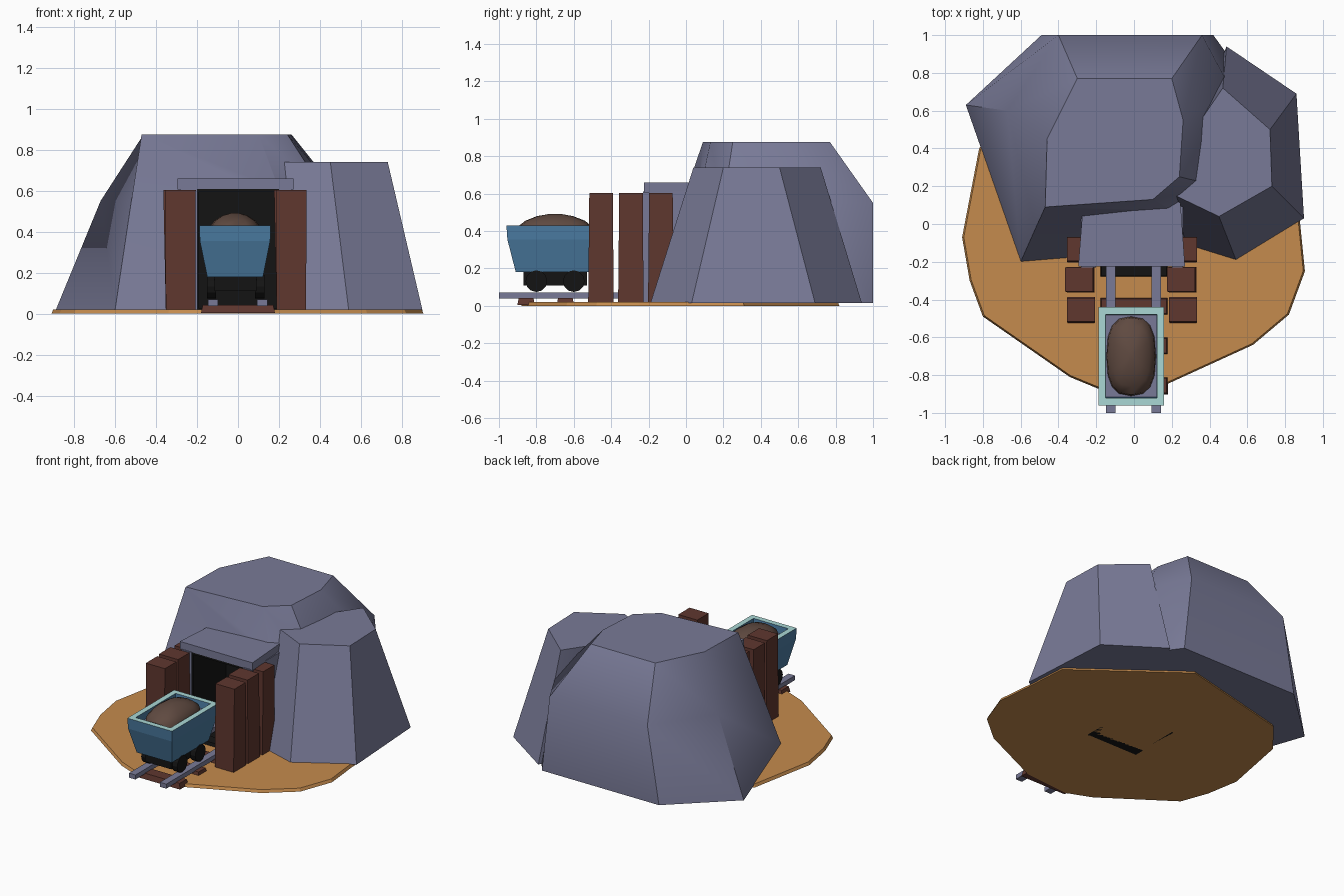
import bpy, bmesh, math

if "Cube" in bpy.data.objects:
    bpy.data.objects.remove(bpy.data.objects["Cube"])


def material(name, rgb):
    m = bpy.data.materials.new(name)
    m.diffuse_color = (*rgb, 1)
    m.use_nodes = True
    m.node_tree.nodes["Principled BSDF"].inputs["Base Color"].default_value = m.diffuse_color
    return m


ROCK = material("slate rock", (0.19, 0.195, 0.31))
SAND = material("orange sand", (0.56, 0.26, 0.075))
WOOD = material("dark brown wood", (0.115, 0.038, 0.028))
BLACK = material("black", (0.007, 0.007, 0.007))
BLUE = material("cart blue", (0.07, 0.20, 0.36))
RIM = material("pale teal", (0.40, 0.68, 0.66))
DIRT = material("brown dirt", (0.115, 0.068, 0.052))


def finish(name, bm, mats, smooth=None):
    bmesh.ops.recalc_face_normals(bm, faces=bm.faces)
    me = bpy.data.meshes.new(name)
    bm.to_mesh(me)
    bm.free()
    for m in mats:
        me.materials.append(m)
    ob = bpy.data.objects.new(name, me)
    bpy.context.collection.objects.link(ob)
    if smooth:
        bpy.ops.object.select_all(action='DESELECT')
        ob.select_set(True)
        bpy.context.view_layer.objects.active = ob
        bpy.ops.object.shade_smooth_by_angle(angle=math.radians(smooth))
    return ob


def loft(name, rings, mats, smooth=None, mat_index=None):
    """Skin a stack of rings, capping both ends."""
    bm = bmesh.new()
    vs = [[bm.verts.new(p) for p in r] for r in rings]
    n = len(rings[0])
    bm.faces.new(vs[0][::-1])
    bm.faces.new(vs[-1])
    for k in range(len(vs) - 1):
        for i in range(n):
            j = (i + 1) % n
            f = bm.faces.new((vs[k][i], vs[k][j], vs[k + 1][j], vs[k + 1][i]))
            f.material_index = mat_index[k] if mat_index else 0
    if mat_index:
        bm.faces.ensure_lookup_table()
        bm.faces[1].material_index = mat_index[-1]
    return finish(name, bm, mats, smooth)


def rect(x0, x1, y0, y1, z):
    return [(x0, y0, z), (x1, y0, z), (x1, y1, z), (x0, y1, z)]


def box(name, x0, x1, y0, y1, z0, z1, mat, taper=0.0):
    t = taper
    return loft(name, [rect(x0, x1, y0, y1, z0),
                       rect(x0 + t, x1 - t, y0 + t, y1 - t, z1)], [mat])


def level(pts, z):
    return [(x, y, z) for x, y in pts]


# sandy ground patch
outline = [(-.91, -.07), (-.87, -.3), (-.8, -.49), (-.34, -.81), (-.17, -.88),
           (.17, -.85), (.63, -.64), (.82, -.48), (.905, -.25), (.88, .0),
           (.86, .31), (.18, .82), (-.64, .62), (-.82, .4)]
loft("sand_ground", [level(outline, 0), level([(x * .99, y * .99) for x, y in outline], .02)], [SAND])

# large rock mound
large_rock = loft("large_rock", [
    level([(-.6, -.2), (-.89, .63), (-.49, 1), (.42, 1), (.6, .75), (.5, .1), (.25, -.13)], .015),
    level([(-.52, -.02), (-.67, .6), (-.4, 1), (.36, 1), (.52, .7), (.45, .2), (.22, .06)], .55),
    level([(-.47, .09), (-.46, .45), (-.3, .77), (.2, .77), (.26, .55), (.24, .25), (.1, .13)], .875),
], [ROCK], 40)

# smaller rock on the right
loft("small_rock", [
    level([(.25, -.1), (.54, -.19), (.9, .03), (.86, .69), (.49, .94), (.3, .5)], .015),
    level([(.22, .15), (.45, .04), (.73, .2), (.72, .5), (.47, .72), (.32, .5)], .74),
], [ROCK], 40)

# tunnel hole through the mound front
cutter = box("tunnel_cutter", -.2, .2, -.4, .16, -.1, .61, BLACK)
cutter.hide_render = True
cutter.hide_viewport = True
mod = large_rock.modifiers.new("tunnel", 'BOOLEAN')
mod.operation = 'DIFFERENCE'
mod.object = cutter
mod.solver = 'EXACT'

# black tunnel lining
box("tunnel_lining_left", -.205, -.19, -.225, .15, .0, .605, BLACK)
box("tunnel_lining_right", .19, .205, -.225, .15, .0, .605, BLACK)
box("tunnel_lining_roof", -.2, .2, -.225, .15, .595, .608, BLACK)
box("tunnel_lining_back", -.2, .2, .14, .155, .0, .605, BLACK)
box("tunnel_floor", -.2, .2, -.22, .15, .0, .025, BLACK)

# stone portal around the tunnel
box("portal_left", -.28, -.2, -.23, .03, .0, .61, ROCK)
box("portal_right", .2, .26, -.23, .1, .0, .61, ROCK)
loft("portal_lintel", [level([(-.295, -.225), (.27, -.225), (.24, .2), (-.27, .1)], z)
                       for z in (.605, .66)], [ROCK])

# timber posts, three per side
for s, side in ((-1, "left"), (1, "right")):
    for i, yc in enumerate((-.455, -.295, -.135)):
        c = s * .27 - .01
        lean = (.004, -.006, .003)[i]
        loft(f"{side}_post_{i}", [
            rect(c - .072, c + .072, yc - .068, yc + .068, .01),
            rect(c - .078 + lean, c + .07 + lean, yc - .062, yc + .064, .603)], [WOOD])

# sleepers and rails
for i, yc in enumerate((-.855, -.645, -.435, -.235, -.02)):
    box(f"sleeper_{i}", -.18, .18, yc - .047, yc + .047, .004, .042,
        WOOD if i < 3 else BLACK, .008)
for s, side in ((-1, "left"), (1, "right")):
    box(f"{side}_rail", s * .12 - .025 - .002, s * .12 + .025 - .002, -1, .12, .038, .07, ROCK)

# cart tub: tapered outside, pale rim, open inside
loft("cart_tub", [
    rect(-.15, .122, -.91, -.5, .18),
    rect(-.186, .157, -.955, -.447, .355),
    rect(-.188, .159, -.96, -.44, .43),
    rect(-.15, .121, -.922, -.478, .43),
    rect(-.147, .118, -.917, -.483, .38)],
    [BLUE, RIM, ROCK], None, [0, 0, 1, 0, 2])

# heap of dirt in the cart
heap = []
for z, f in ((.37, 1.0), (.42, .96), (.455, .75), (.48, .45), (.492, .12)):
    ring = []
    for k in range(16):
        a = 2 * math.pi * k / 16
        c, s = math.cos(a), math.sin(a)
        ring.append((-.015 + .132 * f * math.copysign(abs(c) ** .75, c),
                     -.7 + .212 * f * math.copysign(abs(s) ** .75, s), z))
    heap.append(ring)
loft("dirt_heap", heap, [DIRT], 40)

# cart undercarriage and wheels
box("cart_chassis", -.115, .09, -.87, -.53, .11, .185, BLACK)
for s, side in ((-1, "left"), (1, "right")):
    for yc, end in ((-.8, "front"), (-.6, "back")):
        xc = -.012 + s * .118
        loft(f"{side}_{end}_wheel", [
            [(xc + dx, yc + .058 * math.cos(k * math.pi / 6),
              .132 + .058 * math.sin(k * math.pi / 6)) for k in range(12)]
            for dx in (-.022, .022)], [BLACK])
